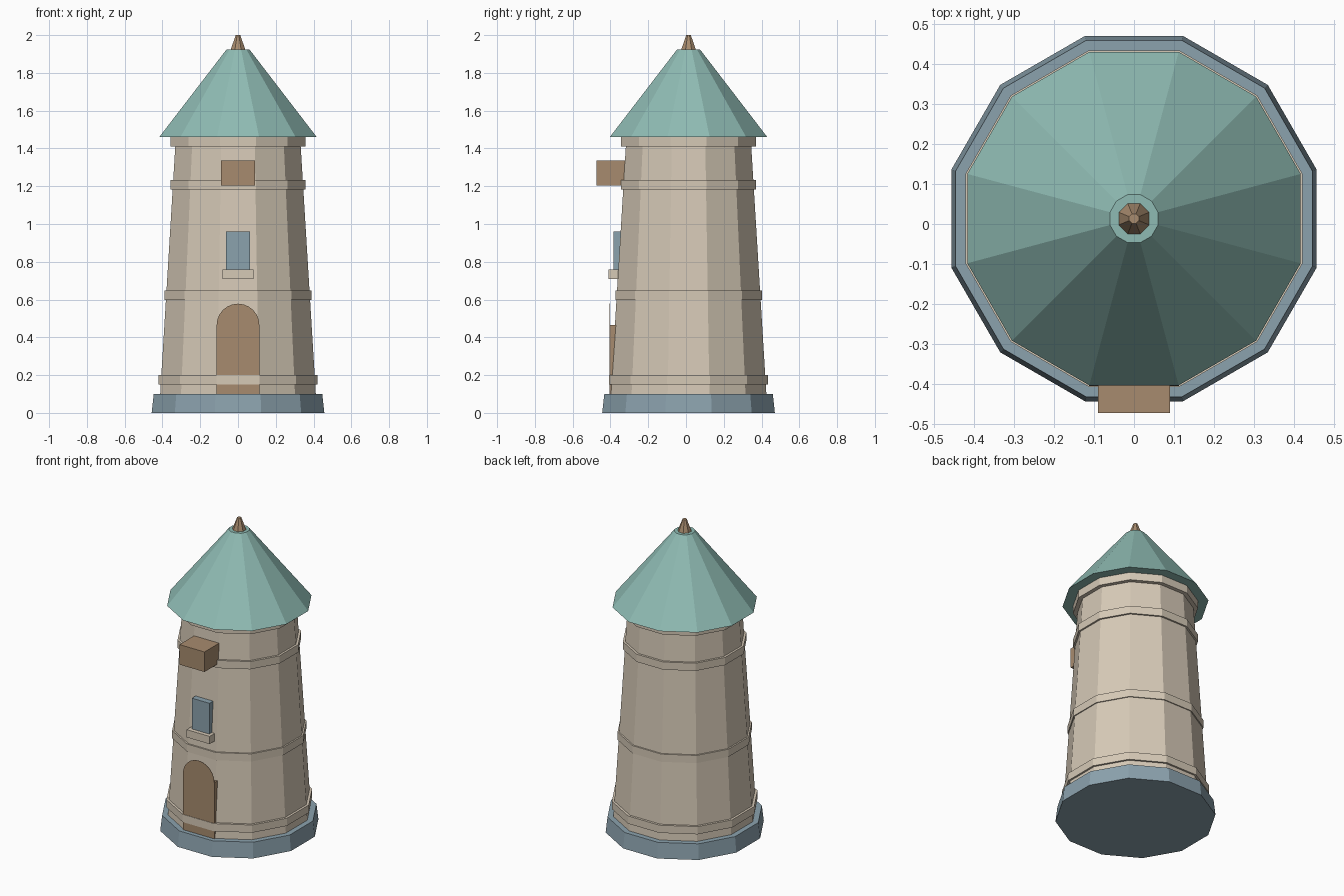
import bpy, bmesh, math

cube = bpy.data.objects.get("Cube")
if cube:
    bpy.data.objects.remove(cube, do_unlink=True)

CY = 0.0135          # tower axis
SIDES = 12


def material(name, rgb):
    m = bpy.data.materials.new(name)
    m.use_nodes = True
    m.diffuse_color = (*rgb, 1)
    m.node_tree.nodes["Principled BSDF"].inputs["Base Color"].default_value = (*rgb, 1)
    return m


stone = material("pale stone", (0.67, 0.585, 0.47))
slate = material("blue slate", (0.26, 0.36, 0.42))
copper = material("green copper", (0.275, 0.50, 0.455))
wood = material("brown wood", (0.39, 0.26, 0.157))


def finish(name, bm, mat):
    bmesh.ops.recalc_face_normals(bm, faces=bm.faces)
    mesh = bpy.data.meshes.new(name)
    bm.to_mesh(mesh)
    bm.free()
    mesh.materials.append(mat)
    ob = bpy.data.objects.new(name, mesh)
    bpy.context.collection.objects.link(ob)
    return ob


def prism(name, mat, z0, z1, a0, a1, sides=SIDES):
    """Closed tapered prism, a flat side facing front; a0, a1 are centre-to-side distances."""
    bm = bmesh.new()
    half = math.pi / sides
    rings = []
    for z, a in ((z0, a0), (z1, a1)):
        r = a / math.cos(half)
        rings.append([bm.verts.new((r * math.sin((2 * i + 1) * half),
                                    CY - r * math.cos((2 * i + 1) * half), z))
                      for i in range(sides)])
    low, high = rings
    bm.faces.new(low)
    bm.faces.new(high)
    for i in range(sides):
        j = (i + 1) % sides
        bm.faces.new((low[i], low[j], high[j], high[i]))
    return finish(name, bm, mat)


def box(name, mat, half_width, y0, y1, z0, z1):
    bm = bmesh.new()
    bmesh.ops.create_cube(bm, size=1)
    for v in bm.verts:
        v.co = (v.co.x * 2 * half_width,
                y0 if v.co.y < 0 else y1,
                z0 if v.co.z < 0 else z1)
    return finish(name, bm, mat)


# Tower shell
prism("plinth", slate, 0, 0.1, 0.457, 0.446)
prism("tower_wall", stone, 0.1, 1.46, 0.412, 0.329)

# Raised string courses
bands = {"lower": (0.15, 0.421), "middle": (0.597, 0.388),
         "upper": (1.182, 0.357), "eaves": (1.41, 0.357)}
for label, (z, a) in bands.items():
    prism(label + "_band", stone, z, z + 0.05, a, a)

# Roof and finial
prism("roof", copper, 1.46, 1.925, 0.417, 0.06)
prism("finial", wood, 1.925, 2.0, 0.038, 0.012, sides=8)

# Door: a slab with a thin arched head flush with its front
DOOR_Y, DOOR_W, SPRING = -0.405, 0.113, 0.465
box("door", wood, DOOR_W, DOOR_Y, -0.34, 0.1, SPRING)
bm = bmesh.new()
steps = 12
arch = [bm.verts.new((DOOR_W * math.cos(math.pi * i / steps), DOOR_Y,
                      SPRING + DOOR_W * math.sin(math.pi * i / steps)))
        for i in range(steps + 1)]
face = bm.faces.new(arch)
solid = bmesh.ops.extrude_face_region(bm, geom=[face])
for v in solid["geom"]:
    if isinstance(v, bmesh.types.BMVert):
        v.co.y += 0.002
finish("door_arch", bm, wood)

# Window, sill and projecting hoist box
box("window", slate, 0.063, -0.384, -0.32, 0.76, 0.96)
box("window_sill", stone, 0.083, -0.41, -0.32, 0.71, 0.76)
box("hoist_box", wood, 0.09, -0.473, -0.28, 1.205, 1.335)
